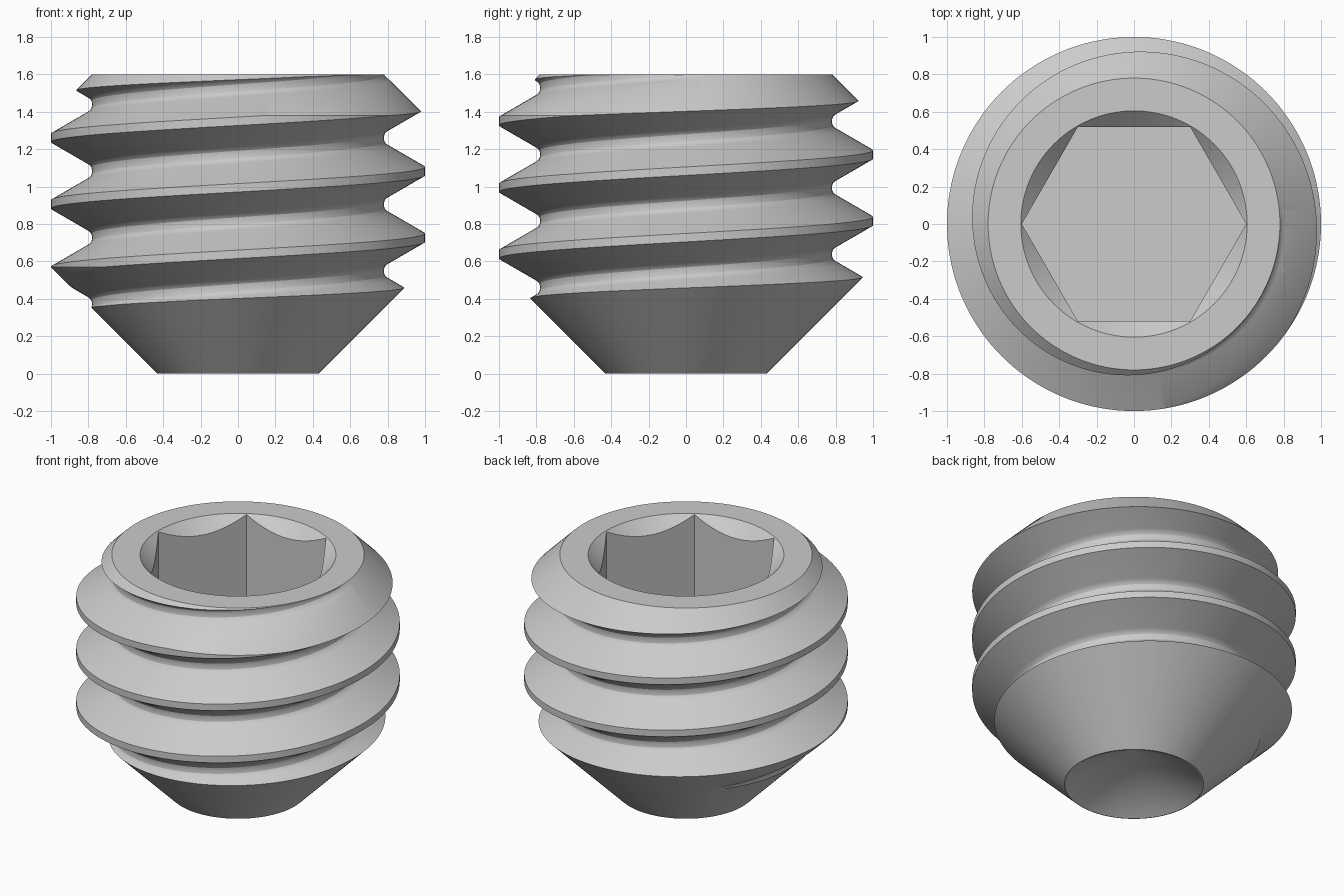
import bpy, bmesh
from math import pi, cos, sin, radians
from mathutils import Matrix

if "Cube" in bpy.data.objects:
    bpy.data.objects.remove(bpy.data.objects["Cube"])

PITCH, HEIGHT, CREST_Z = 0.3556, 1.6, 0.727
SEGS = 144


def make_object(name, bm):
    bmesh.ops.remove_doubles(bm, verts=bm.verts, dist=1e-5)
    edges = [e for e in bm.edges if e.is_boundary]
    if edges:
        bmesh.ops.holes_fill(bm, edges=edges, sides=0)
    bmesh.ops.recalc_face_normals(bm, faces=bm.faces)
    mesh = bpy.data.meshes.new(name)
    bm.to_mesh(mesh)
    bm.free()
    ob = bpy.data.objects.new(name, mesh)
    bpy.context.collection.objects.link(ob)
    return ob


# Threaded rod: one tooth section (height from crest centre, radius) swept as a helix
half = [(0.0225, 1.0), (0.132, 0.81), (0.143, 0.793), (0.158, 0.783)]
tooth = [(-PITCH / 2, 0.78)] + [(-u, r) for u, r in reversed(half)] + half
rows = [(u + k * PITCH, r) for k in range(-5, 6) for u, r in tooth]
bm = bmesh.new()
cols = []
for j in range(SEGS):
    a = 2 * pi * j / SEGS
    col = []
    for u, r in rows:
        z = CREST_Z + u + PITCH * j / SEGS
        if not -0.3 < z < 1.9:
            z, r = max(-0.3, min(1.9, z)), 0.6
        col.append(bm.verts.new((r * cos(a), r * sin(a), z)))
    cols.append(col)
last = len(rows) - 1
first = cols[0]
# The seam joins one whole turn higher
cols.append([first[min(i + len(tooth), last)] for i in range(len(rows))])
for a, b in zip(cols, cols[1:]):
    for i in range(last):
        quad = list(dict.fromkeys((a[i], b[i], b[i + 1], a[i + 1])))
        if len(quad) > 2:
            bm.faces.new(quad)
screw = make_object("set_screw", bm)

# Turned envelope: cup point, cone, top chamfer and socket countersink
profile = [(0, 0.245), (0.422, 0), (0.43, 0), (1.05, 0.62), (1.05, 1.33),
           (0.78, HEIGHT), (0.605, HEIGHT), (0.5, 1.495), (0, 1.495)]
bm = bmesh.new()
pts = [bm.verts.new((r, 0, z)) for r, z in profile]
edges = [bm.edges.new(p) for p in zip(pts, pts[1:])]
bmesh.ops.spin(bm, geom=pts + edges, cent=(0, 0, 0), axis=(0, 0, 1),
               angle=2 * pi, steps=SEGS)
envelope = make_object("turned_envelope", bm)

# Hex socket cutter
bm = bmesh.new()
bmesh.ops.create_cone(bm, cap_ends=True, segments=6, radius1=0.6, radius2=0.6, depth=0.95,
                      matrix=Matrix.Translation((0, 0, 1.275)) @ Matrix.Rotation(pi / 2, 4, 'Z'))
# Put corners on the x axis
if not any(abs(v.co.y) < 1e-4 for v in bm.verts):
    bmesh.ops.rotate(bm, verts=bm.verts, cent=(0, 0, 0), matrix=Matrix.Rotation(pi / 6, 3, 'Z'))
socket = make_object("hex_socket_cutter", bm)

# Combine and discard the cutters
bpy.context.view_layer.objects.active = screw
screw.select_set(True)
for tool, op in ((envelope, 'INTERSECT'), (socket, 'DIFFERENCE')):
    tool.hide_render = True
    mod = screw.modifiers.new(op.lower(), 'BOOLEAN')
    mod.operation, mod.object, mod.solver = op, tool, 'EXACT'
    bpy.ops.object.modifier_apply(modifier=mod.name)
    bpy.data.objects.remove(tool)
bpy.ops.object.shade_smooth_by_angle(angle=radians(25))
